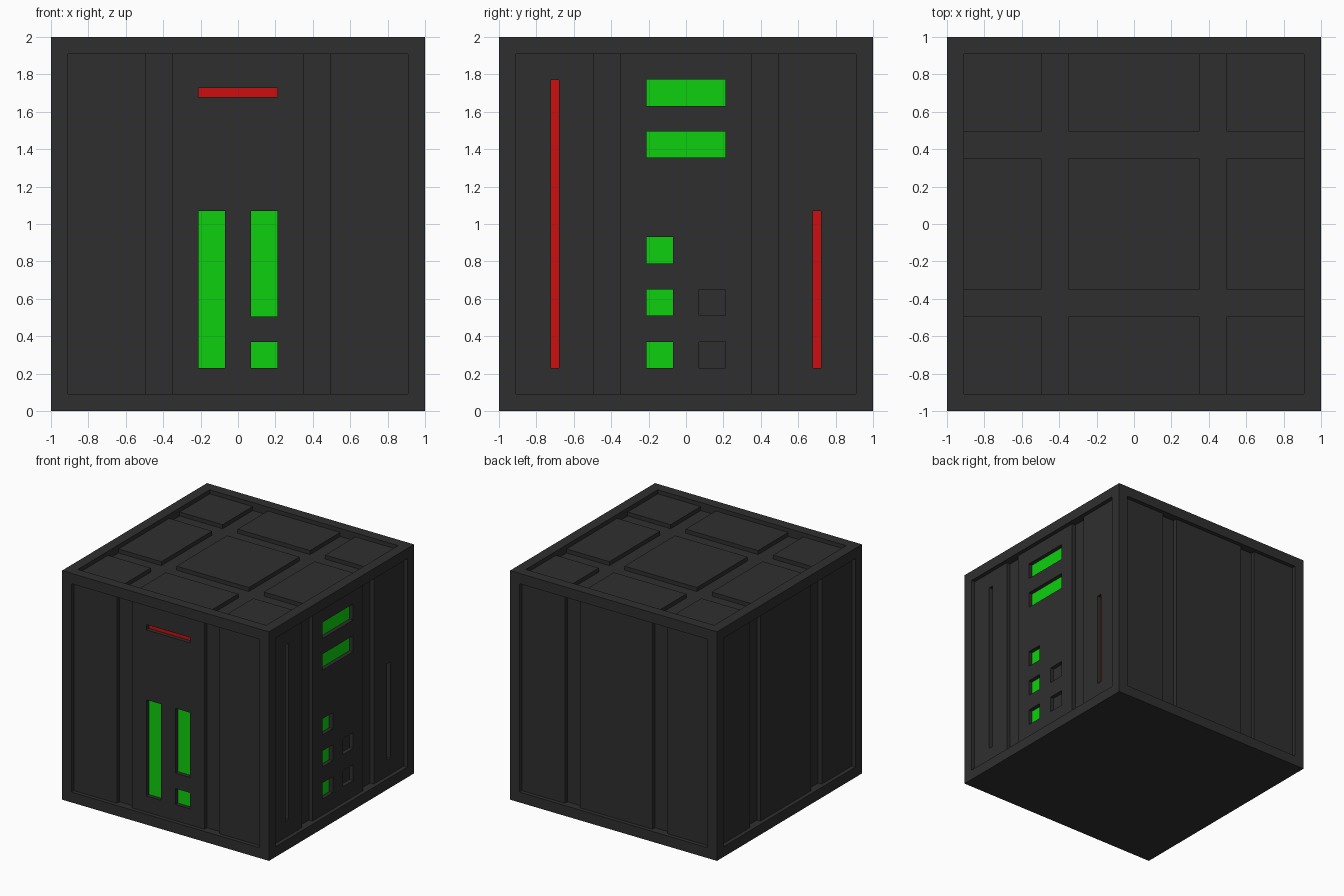
import bpy, bmesh, math
from mathutils import Matrix, Vector

if "Cube" in bpy.data.objects:
    bpy.data.objects.remove(bpy.data.objects["Cube"])

STEP = 0.035           # depth of one relief level
RIM = 0.91             # inner edge of the frame
G0, G1 = 0.35, 0.495   # groove between panels


def material(name, rgb):
    m = bpy.data.materials.new(name)
    m.diffuse_color = (*rgb, 1)
    m.use_nodes = True
    m.node_tree.nodes["Principled BSDF"].inputs["Base Color"].default_value = m.diffuse_color
    return m


MATS = [material("dark_grey", (0.028, 0.028, 0.028)),
        material("green_light", (0.0043, 0.63, 0.0043)),
        material("red_light", (0.61, 0.0043, 0.0043))]
GREY, GREEN, RED = range(3)


def relief(name, rects, place):
    """Stepped face on a 2 x 2 square; rects are (u0, u1, v0, v1, level, colour), last one wins."""
    rects = [(-1, 1, -1, 1, 0, GREY)] + rects
    us = sorted({round(u, 4) for r in rects for u in r[0:2]})
    vs = sorted({round(v, 4) for r in rects for v in r[2:4]})

    def cell(i, j):
        u, v = (us[i] + us[i + 1]) / 2, (vs[j] + vs[j + 1]) / 2
        hit = [r for r in rects if r[0] < u < r[1] and r[2] < v < r[3]][-1]
        return hit[4] * STEP, hit[5]

    bm = bmesh.new()

    def quad(points, colour=GREY):
        f = bm.faces.new([bm.verts.new(place @ Vector((u, v, 1 - d))) for u, v, d in points])
        f.material_index = colour

    for i in range(len(us) - 1):
        for j in range(len(vs) - 1):
            u0, u1, v0, v1 = us[i], us[i + 1], vs[j], vs[j + 1]
            d, colour = cell(i, j)
            quad([(u0, v0, d), (u1, v0, d), (u1, v1, d), (u0, v1, d)], colour)
            # step walls towards the next cell in each direction
            if i < len(us) - 2:
                e = cell(i + 1, j)[0]
                if abs(e - d) > 1e-6:
                    quad([(u1, v0, e), (u1, v1, e), (u1, v1, d), (u1, v0, d)])
            if j < len(vs) - 2:
                e = cell(i, j + 1)[0]
                if abs(e - d) > 1e-6:
                    quad([(u0, v1, e), (u0, v1, d), (u1, v1, d), (u1, v1, e)])
    bmesh.ops.remove_doubles(bm, verts=bm.verts, dist=1e-5)
    me = bpy.data.meshes.new(name)
    bm.to_mesh(me)
    bm.free()
    for m in MATS:
        me.materials.append(m)
    ob = bpy.data.objects.new(name, me)
    bpy.context.collection.objects.link(ob)


def light(u0, u1, z0, z1, colour):
    return (u0, u1, z0 - 1, z1 - 1, 2, colour)


# Panel layouts: sunken floor with raised panels inside the frame
SPANS = [(-RIM, -G1), (-G0, G0), (G1, RIM)]
floor = [(-RIM, RIM, -RIM, RIM, 2, GREY)]
side = floor + [(a, b, -RIM, RIM, 1, GREY) for a, b in SPANS]
top = floor + [(a, b, c, d, 1, GREY) for a, b in SPANS for c, d in SPANS]

# Front lights
front_lights = [light(-0.21, 0.21, 1.68, 1.727, RED),
                light(-0.21, -0.07, 0.23, 1.07, GREEN),
                light(0.07, 0.21, 0.505, 1.07, GREEN),
                light(0.07, 0.21, 0.23, 0.37, GREEN)]

# Right side lights and unlit sockets
right_lights = [light(-0.723, -0.678, 0.23, 1.77, RED),
                light(0.678, 0.723, 0.23, 1.07, RED)]
right_lights += [light(-0.21, 0.21, z, z + 0.14, GREEN) for z in (1.355, 1.632)]
right_lights += [light(-0.21, -0.07, z, z + 0.14, GREEN) for z in (0.23, 0.51, 0.79)]
right_lights += [light(0.07, 0.21, z, z + 0.14, GREY) for z in (0.23, 0.51)]

# Six faces of the box
LIFT = Matrix.Translation((0, 0, 1))
UPRIGHT = Matrix.Rotation(math.pi / 2, 4, 'X')
for k, (name, extra) in enumerate([("front_side", front_lights), ("right_side", right_lights),
                                   ("back_side", []), ("left_side", [])]):
    relief(name, side + extra, LIFT @ Matrix.Rotation(k * math.pi / 2, 4, 'Z') @ UPRIGHT)
relief("top_cover", top, LIFT)
relief("base", [], LIFT @ Matrix.Rotation(math.pi, 4, 'X'))
